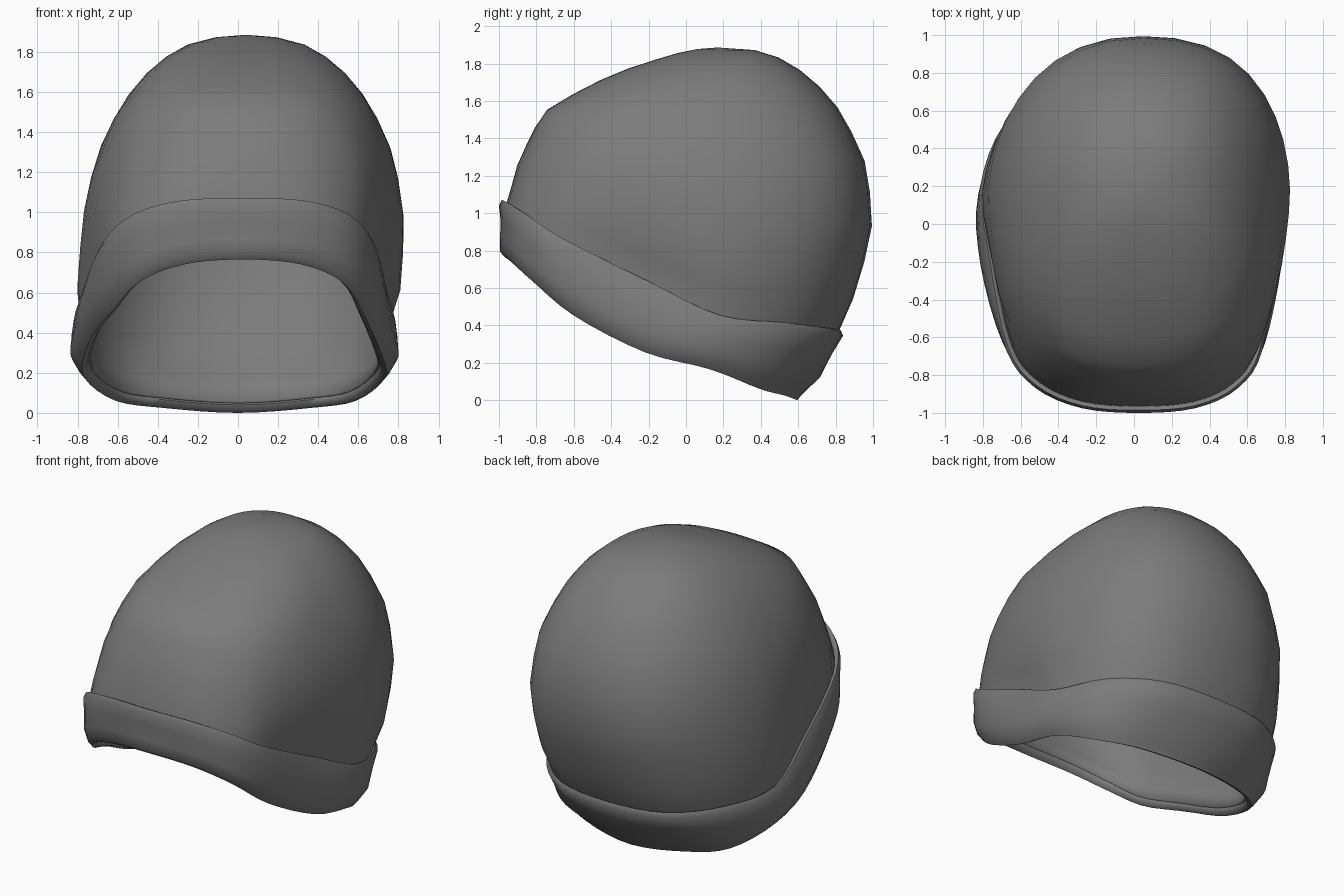
import bpy
import bmesh
import math
from mathutils import Vector

cube = bpy.data.objects.get("Cube")
if cube:
    bpy.data.objects.remove(cube)

wool = bpy.data.materials.new("grey wool")
wool.use_nodes = True
GREY = (0.2, 0.2, 0.2, 1)
wool.diffuse_color = GREY
bsdf = wool.node_tree.nodes["Principled BSDF"]
bsdf.inputs["Base Color"].default_value = GREY
bsdf.inputs["Roughness"].default_value = 0.9

# Cuff edges for one side, running from the front centre to the back centre
TOP_EDGE = [(0, -.99, 1.065), (.3, -.965, 1.055), (.53, -.86, .99), (.67, -.66, .86),
            (.75, -.2, .63), (.79, .18, .45), (.67, .53, .41), (.4, .77, .38), (0, .83, .37)]
LOW_EDGE = [(0, -.995, .78), (.3, -.96, .755), (.53, -.85, .66), (.67, -.61, .47),
            (.77, -.22, .27), (.77, .13, .18), (.62, .41, .075), (.38, .55, .04), (0, .62, .015)]
# Dome slices: height, front y, back y, half width
SLICES = [(1.885, .16, .18, .01), (1.87, .02, .38, .17), (1.83, -.13, .5, .31),
          (1.71, -.46, .68, .48), (1.54, -.76, .83, .62), (1.27, -.885, .96, .75),
          (.97, -.94, 1.005, .815), (.62, -.91, .935, .84), (.3, -.84, .8, .8)]
PEAK = SLICES[0][0]
UP = Vector((0, 0, 1))


def on_edge(keys, u):
    """Smooth point on a mirrored closed edge, u from 0 to 1 around."""
    n = len(keys) - 1
    ring = [Vector(k) for k in keys]
    ring += [Vector((-k[0], k[1], k[2])) for k in keys[-2:0:-1]]
    f = (u % 1) * 2 * n
    i = int(f)
    t = f - i
    a, b, c, d = (ring[(i + k) % len(ring)] for k in (-1, 0, 1, 2))
    p = b + (c - a) * t / 2 + (a * 2 - b * 5 + c * 4 - d) * t * t / 2
    p += (b * 3 - a - c * 3 + d) * t ** 3 / 2
    # The band sits slightly askew
    p.x += .045 * p.y * p.y - .018
    return p


def band(u):
    """Top edge, low edge and outward direction of the cuff."""
    d = on_edge(TOP_EDGE, u + .01) - on_edge(TOP_EDGE, u - .01)
    low = on_edge(LOW_EDGE, u)
    # The right side is folded a little higher
    low.z += .06 * math.exp(-((u - .77) / .05) ** 2)
    return on_edge(TOP_EDGE, u), low, Vector((d.y, -d.x, 0)).normalized()


def slice_point(z, angle):
    """Point of the dome at a height and heading, 0 being the front."""
    q = math.sqrt(max(PEAK - z, 0))
    for lo, hi in zip(SLICES, SLICES[1:]):
        qa, qb = math.sqrt(PEAK - lo[0]), math.sqrt(PEAK - hi[0])
        if q <= qb:
            break
    t = (q - qa) / (qb - qa)
    front, back, half = (lo[k] + (hi[k] - lo[k]) * t for k in (1, 2, 3))
    sx, sy = math.sin(angle), -math.cos(angle)
    # The back is fuller on the left than on the right
    power = 2.45 if sy < 0 or sx > 0 else 2.15
    r = (abs(sx / half) ** power + abs(sy / (back - front) * 2) ** power) ** (-1 / power)
    return Vector((sx * r + .04, (front + back) / 2 + sy * r, z))


def loft(name, columns, closed=False, cap=False):
    """Skin neighbouring columns of points into one smooth object."""
    bm = bmesh.new()
    grid = [[bm.verts.new(p) for p in col] for col in columns]
    rows = len(grid[0])
    for j, col in enumerate(grid):
        nxt = grid[(j + 1) % len(grid)]
        for i in range(rows if closed else rows - 1):
            k = (i + 1) % rows
            bm.faces.new((col[i], nxt[i], nxt[k], col[k]))
    if cap:
        bm.faces.new([col[-1] for col in grid])
    mesh = bpy.data.meshes.new(name)
    bm.to_mesh(mesh)
    bm.free()
    mesh.materials.append(wool)
    obj = bpy.data.objects.new(name, mesh)
    bpy.context.collection.objects.link(obj)
    bpy.ops.object.select_all(action='DESELECT')
    obj.select_set(True)
    bpy.context.view_layer.objects.active = obj
    bpy.ops.object.shade_smooth_by_angle(angle=math.radians(60))
    return obj


# Crown, lining the cuff from its low edge and rising to the peak
ROWS, COLS = 12, 48
crown_columns = []
for j in range(COLS):
    top, low, n = band(j / COLS)
    rim = top - n * .025 - UP * .03
    angle = math.atan2(rim.x, .05 - rim.y)
    shift = rim - slice_point(rim.z, angle)
    hem = low - n * .045 + UP * .025
    column = [hem, hem.lerp(rim, .35) + n * .01, hem.lerp(rim, .7) + n * .01]
    for i in range(ROWS + 1):
        t = i / ROWS
        z = rim.z + (PEAK - rim.z) * math.sin(t * math.pi / 2)
        column.append(slice_point(z, angle) + shift * (1 - t) ** 5)
    crown_columns.append(column)
crown = loft("crown", crown_columns, cap=True)
shell = crown.modifiers.new("thickness", 'SOLIDIFY')
shell.thickness = .025
shell.offset = -1

# Folded cuff, a rounded band swept between its two edges
cuff_columns = []
for j in range(64):
    u = j / 64
    top, low, n = band(u)
    bulge = .033 * min(1, 4 * min(u, 1 - u))
    cuff_columns.append([
        top - n * .03 - UP * .04,
        top.lerp(low, .5) - n * .035,
        low - n * .06 + UP * .025,
        low - n * .05 - UP * .003,
        low - n * .025 - UP * .015,
        low + UP * .015,
        low.lerp(top, .3) + n * bulge,
        low.lerp(top, .65) + n * bulge * .7,
        top - UP * .025 + n * .01,
        top - n * .004 + UP * .005,
        top - n * .024 - UP * .005])
loft("folded_cuff", cuff_columns, closed=True)
